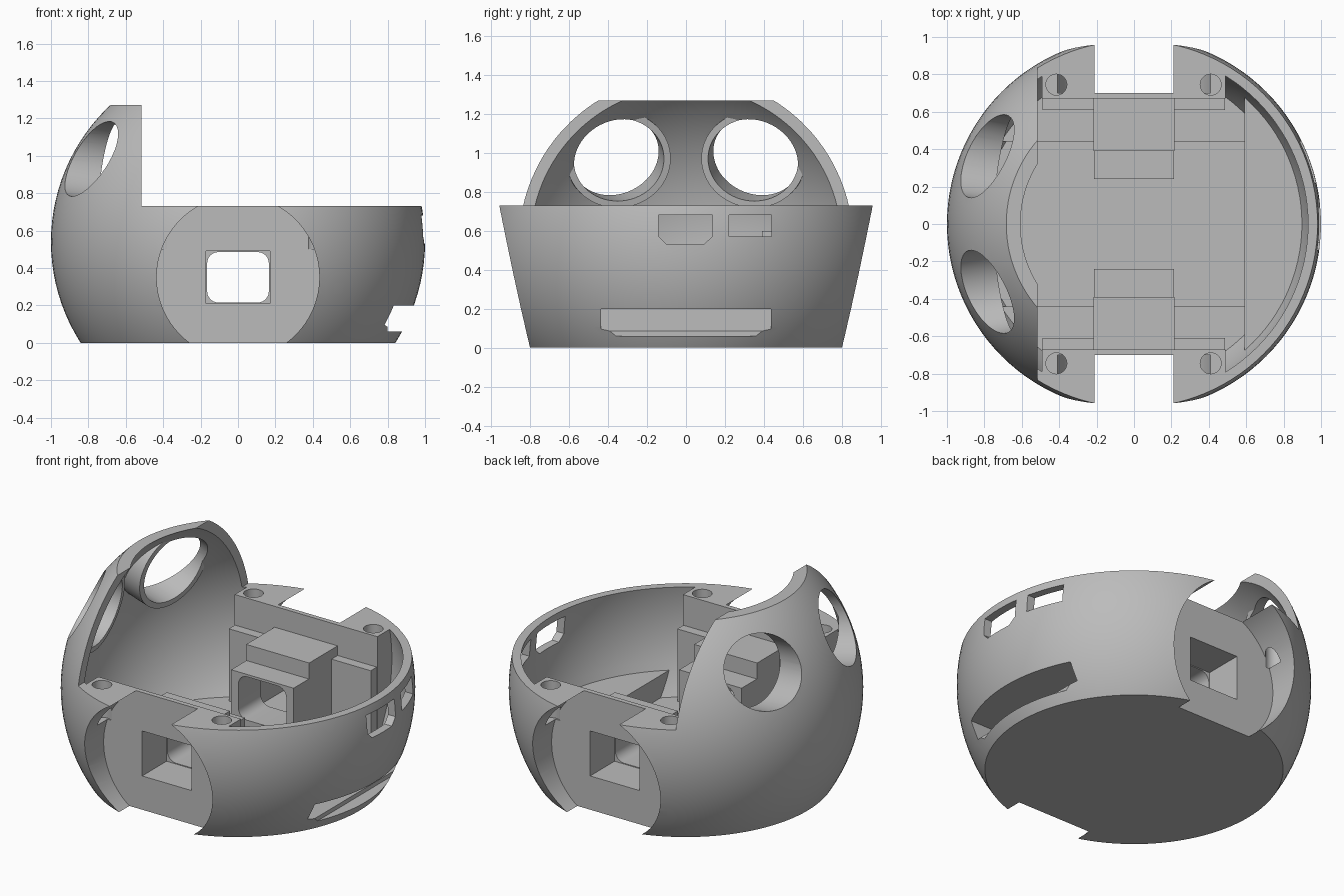
import bpy, bmesh, math
from mathutils import Vector, Matrix

cube = bpy.data.objects.get("Cube")
if cube:
    bpy.data.objects.remove(cube, do_unlink=True)

CENTRE = Vector((0, 0, 0.54))
LIP_X, RIM_Z, TOP_Z = -0.515, 0.73, 1.27


def finish(bm, name):
    bmesh.ops.recalc_face_normals(bm, faces=bm.faces)
    mesh = bpy.data.meshes.new(name)
    bm.to_mesh(mesh)
    bm.free()
    obj = bpy.data.objects.new(name, mesh)
    bpy.context.collection.objects.link(obj)
    return obj


def ball(name, radius):
    bm = bmesh.new()
    bmesh.ops.create_uvsphere(bm, u_segments=112, v_segments=56, radius=radius,
                              matrix=Matrix.Translation(CENTRE))
    return finish(bm, name)


def box(name, x0, x1, y0, y1, z0, z1):
    bm = bmesh.new()
    size = Matrix.Diagonal((x1 - x0, y1 - y0, z1 - z0, 1))
    mid = Matrix.Translation(((x0 + x1) / 2, (y0 + y1) / 2, (z0 + z1) / 2))
    bmesh.ops.create_cube(bm, size=1, matrix=mid @ size)
    return finish(bm, name)


def side_box(name, side, x0, x1, y0, y1, z0, z1):
    """Box given for the back half, mirrored to the front when side is -1."""
    ys = sorted((side * y0, side * y1))
    return box(name, x0, x1, ys[0], ys[1], z0, z1)


def prism(name, points, axis, lo, hi):
    """Extrude an outline of (horizontal, z) points along x or y."""
    bm = bmesh.new()
    place = (lambda p, d: (d, p[0], p[1])) if axis == "x" else (lambda p, d: (p[0], d, p[1]))
    face = bm.faces.new([bm.verts.new(place(p, lo)) for p in points])
    new = bmesh.ops.extrude_face_region(bm, geom=[face])["geom"]
    shift = Vector(place((0, 0), hi - lo))
    bmesh.ops.translate(bm, vec=shift, verts=[v for v in new if isinstance(v, bmesh.types.BMVert)])
    return finish(bm, name)


def rod(name, start, end, rx, ry=None, sides=64):
    """Round or oval cylinder between two points."""
    start, end = Vector(start), Vector(end)
    way = end - start
    turn = way.to_track_quat("Z", "Y").to_matrix().to_4x4()
    bm = bmesh.new()
    bmesh.ops.create_cone(bm, cap_ends=True, segments=sides, radius1=1, radius2=1, depth=way.length,
                          matrix=Matrix.Translation((start + end) / 2) @ turn
                          @ Matrix.Diagonal((rx, ry or rx, 1, 1)))
    return finish(bm, name)


def carve(target, cutter):
    """Subtract the cutter from the target, then discard the cutter."""
    cutter.hide_render = True
    mod = target.modifiers.new("carve", "BOOLEAN")
    mod.operation, mod.solver, mod.object = "DIFFERENCE", "EXACT", cutter
    graph = bpy.context.evaluated_depsgraph_get()
    mesh = bpy.data.meshes.new_from_object(target.evaluated_get(graph))
    target.modifiers.clear()
    target.data = mesh
    bpy.data.objects.remove(cutter, do_unlink=True)


def eye_rod(name, side, inner, outer, extra):
    """Oval rod along the slightly splayed axis of an eye opening."""
    spot = Vector((-0.77, side * 0.36, 0.98))
    axis = Vector((-0.96, side * 0.17, 0.17)).normalized()
    return rod(name, spot - axis * inner, spot + axis * outer, 0.235 + extra, 0.215 + extra)


# Hollow inside: an inner ball with the fittings left standing
cavity = ball("cavity", 0.95)
carve(cavity, box("floor", -2, 2, -2, 2, -1, 0.05))
carve(cavity, box("raised_floor", 0.59, 2, -2, 2, -1, 0.23))
for s in (-1, 1):
    carve(cavity, side_box("floor_step", s, -2, 0.591, 0.44, 2, -1, 0.09))
    carve(cavity, side_box("mount_ledge", s, -0.49, 0.487, 0.61, 2, -1, 0.54))
    carve(cavity, side_box("side_mount", s, -0.492, 0.49, 0.67, 2, -1, 2))
    carve(cavity, side_box("motor_holder", s, -0.217, 0.217, 0.39, 0.7, -1, 0.6))
    carve(cavity, side_box("motor_holder_front", s, -0.215, 0.215, 0.24, 0.5, -1, 0.5))
    carve(cavity, eye_rod("eye_collar", s, 0.09, 0.6, 0.035))

# Outer shell, flat underneath, open on top with a tall hood on one side
housing = ball("housing", 1.0)
carve(housing, cavity)
carve(housing, box("below", -2, 2, -2, 2, -2, 0))
carve(housing, box("above_rim", LIP_X, 2, -2, 2, RIM_Z, 3))
carve(housing, box("above_hood", -2, 2, -2, 2, TOP_Z, 3))

# Wheel recesses, motor pockets, screw holes and eye openings on both sides
rounded = []
for k, (cx, cz) in enumerate(((1, 1), (-1, 1), (-1, -1), (1, -1))):
    for step in range(7):
        a = math.radians(90 * k + 15 * step)
        rounded.append((cx * 0.105 + 0.06 * math.cos(a), 0.35 + cz * 0.075 + 0.06 * math.sin(a)))
for s in (-1, 1):
    carve(housing, rod("wheel_recess", (0, s * 0.7, 0.35), (0, s * 1.5, 0.35), 0.435, sides=96))
    carve(housing, side_box("motor_pocket", s, -0.17, 0.17, 0.46, 0.9, 0.21, 0.49))
    carve(housing, prism("motor_opening", rounded, "y", *sorted((s * 0.1, s * 0.6))))
    for x in (-0.415, 0.41):
        carve(housing, rod("screw_hole", (x, s * 0.745, 0.5), (x, s * 0.745, 1), 0.056, sides=32))
    carve(housing, eye_rod("eye_opening", s, 0.35, 0.7, 0))

# Connector windows and the ramped slot on the low side
chamfered = [(-0.14, 0.68), (0.135, 0.68), (0.135, 0.57), (0.09, 0.53), (-0.1, 0.53), (-0.14, 0.57)]
carve(housing, prism("wide_window", chamfered, "x", 0.7, 1.3))
carve(housing, box("small_window", 0.7, 1.3, 0.22, 0.44, 0.57, 0.68))
ramp = [(1.2, 0.06), (1.2, 0.2), (0.62, 0.2), (0.8, 0.085), (0.8, 0.06)]
carve(housing, prism("ramped_slot", ramp, "y", -0.435, 0.435))

# Plain grey finish
grey = bpy.data.materials.new("plain_grey")
grey.use_nodes = True
colour = (0.5, 0.5, 0.5, 1)
grey.diffuse_color = colour
grey.node_tree.nodes["Principled BSDF"].inputs["Base Color"].default_value = colour
housing.data.materials.clear()
housing.data.materials.append(grey)
for poly in housing.data.polygons:
    poly.material_index = 0

bpy.ops.object.select_all(action="DESELECT")
housing.select_set(True)
bpy.context.view_layer.objects.active = housing
bpy.ops.object.shade_smooth_by_angle(angle=math.radians(25))
